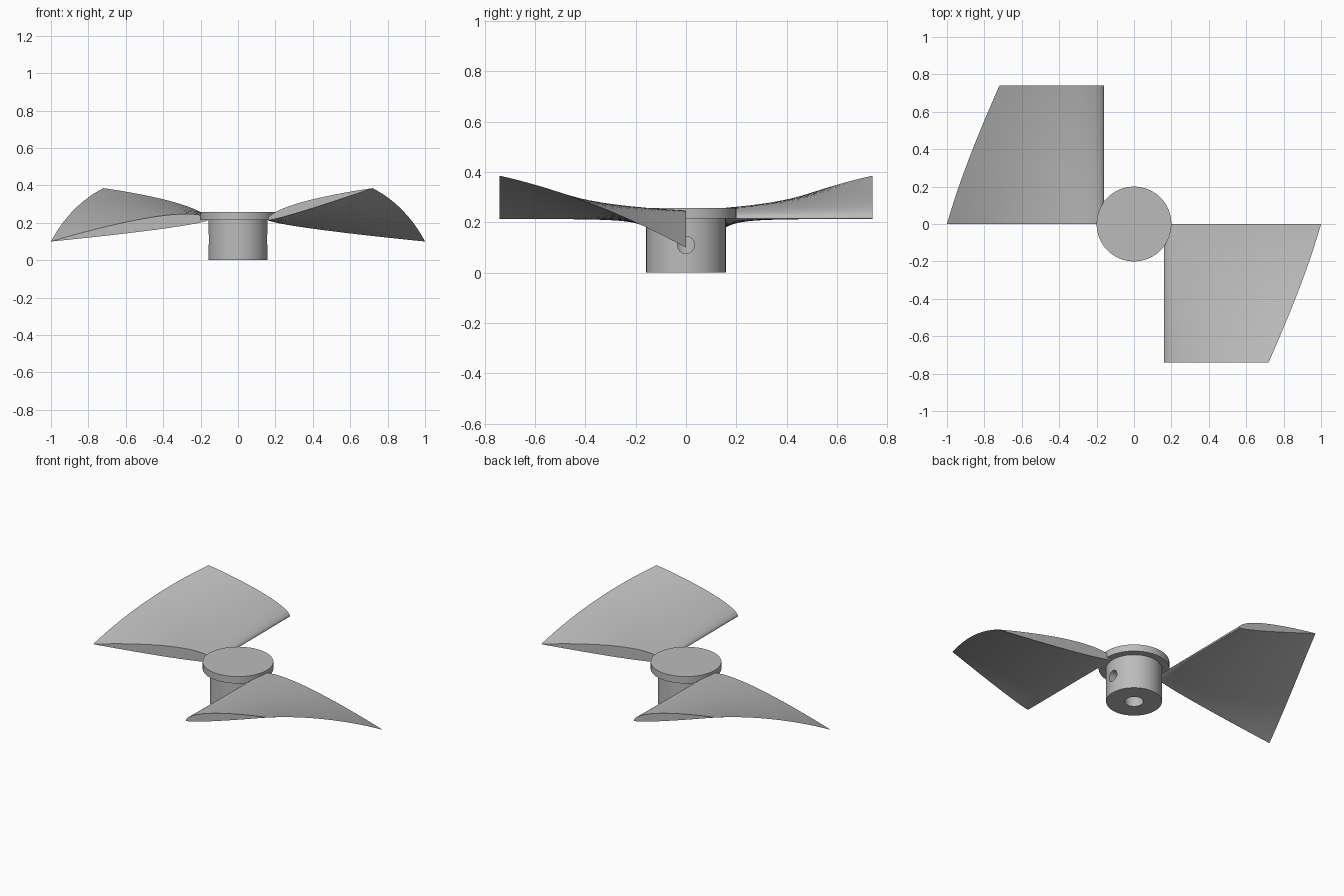
import bpy, bmesh, math
from mathutils import Matrix

cube = bpy.data.objects.get("Cube")
if cube:
    bpy.data.objects.remove(cube, do_unlink=True)

grey = bpy.data.materials.new("plain grey")
grey.use_nodes = True
colour = (0.5, 0.5, 0.5, 1)
grey.diffuse_color = colour
grey.node_tree.nodes["Principled BSDF"].inputs["Base Color"].default_value = colour

HUB_R, HUB_TOP, CAP_R, CAP_TOP = 0.158, 0.215, 0.2, 0.258
SPAN, STATIONS, CHORD_STEPS = 0.74, 24, 20


def add_object(name, bm):
    bmesh.ops.recalc_face_normals(bm, faces=bm.faces)
    mesh = bpy.data.meshes.new(name)
    bm.to_mesh(mesh)
    bm.free()
    mesh.materials.append(grey)
    ob = bpy.data.objects.new(name, mesh)
    bpy.context.collection.objects.link(ob)
    return ob


def activate(ob):
    bpy.ops.object.select_all(action='DESELECT')
    ob.select_set(True)
    bpy.context.view_layer.objects.active = ob


def smooth(ob):
    activate(ob)
    bpy.ops.object.shade_smooth_by_angle(angle=math.radians(30))


def lathe(name, profile, sides=64):
    bm = bmesh.new()
    verts = [bm.verts.new((r, 0, z)) for r, z in profile]
    edges = [bm.edges.new(pair) for pair in zip(verts, verts[1:])]
    bmesh.ops.spin(bm, geom=verts + edges, axis=(0, 0, 1), cent=(0, 0, 0),
                   angle=math.tau, steps=sides)
    bmesh.ops.remove_doubles(bm, verts=bm.verts, dist=1e-5)
    return add_object(name, bm)


# Hub with flange cap and a blind shaft bore from below
hub = lathe("hub", [(0, CAP_TOP), (CAP_R, CAP_TOP), (CAP_R, HUB_TOP), (HUB_R, HUB_TOP),
                    (HUB_R, 0), (0.053, 0), (0.053, 0.19), (0, 0.19)])

# Set-screw holes: one reaches the bore, the opposite one is blind
for x0, x1 in ((0.02, 0.2), (-0.2, -0.09)):
    bm = bmesh.new()
    place = Matrix.Translation(((x0 + x1) / 2, 0, 0.11)) @ Matrix.Rotation(math.pi / 2, 4, 'Y')
    bmesh.ops.create_cone(bm, cap_ends=True, segments=32, radius1=0.034, radius2=0.034,
                          depth=x1 - x0, matrix=place)
    cutter = add_object("screw_hole_cutter", bm)
    cutter.hide_render = True
    cut = hub.modifiers.new("screw_hole", 'BOOLEAN')
    cut.operation, cut.solver, cut.object = 'DIFFERENCE', 'EXACT', cutter
    activate(hub)
    bpy.ops.object.modifier_apply(modifier=cut.name)
    bpy.data.objects.remove(cutter, do_unlink=True)
smooth(hub)


def aerofoil():
    """Unit-chord section: rounded nose, full upper side, nearly flat lower side."""
    def thickness(u):
        return 2 * (0.2969 * math.sqrt(u) - 0.126 * u - 0.3516 * u**2
                    + 0.2843 * u**3 - 0.1036 * u**4) / 0.2
    us = [(i / CHORD_STEPS) ** 2 for i in range(CHORD_STEPS + 1)]
    upper = [(u, 0.066 * thickness(u)) for u in reversed(us)]
    lower = [(u, -0.016 * thickness(u)) for u in us[1:-1]]
    return upper + lower


def blade(name, turn):
    bm = bmesh.new()
    section = aerofoil()
    rings = []
    for i in range(STATIONS + 1):
        t = i / STATIONS
        chord = 0.848 + (0.585 - 0.848) * t
        angle = math.radians(-7.8 + 24.7 * t)
        c, s = math.cos(angle), math.sin(angle)
        rings.append([bm.verts.new((0.16 + chord * (u * c - v * s), -SPAN * t,
                                    HUB_TOP + chord * (u * s + v * c)))
                      for u, v in section])
    n = len(section)
    for a, b in zip(rings, rings[1:]):
        for j in range(n):
            bm.faces.new((a[j], a[(j + 1) % n], b[(j + 1) % n], b[j]))
    bm.faces.new(rings[0])
    bm.faces.new(rings[-1])
    bm.transform(Matrix.Rotation(turn, 4, 'Z'))
    smooth(add_object(name, bm))


# Two twisted blades, half a turn apart
blade("left_blade", 0)
blade("right_blade", math.pi)
